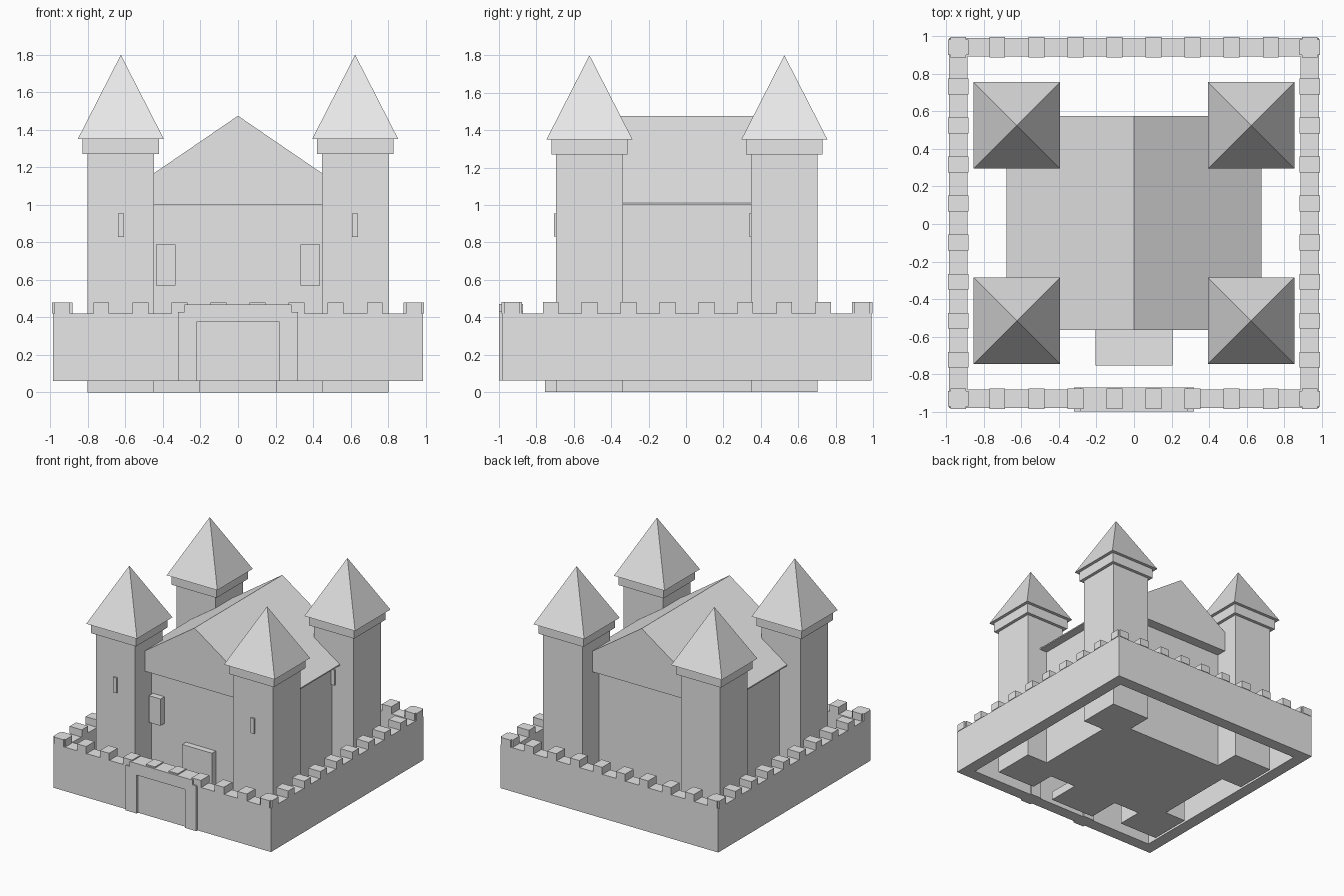
import bpy
import bmesh

cube = bpy.data.objects.get("Cube")
if cube:
    bpy.data.objects.remove(cube, do_unlink=True)

stone = bpy.data.materials.new("pale_stone")
stone.use_nodes = True
COLOUR = (0.8, 0.8, 0.8, 1)
stone.diffuse_color = COLOUR
stone.node_tree.nodes["Principled BSDF"].inputs["Base Color"].default_value = COLOUR

YC = 0.005  # depth centre of the castle, behind the projecting gate


def finish(name, bm):
    bmesh.ops.recalc_face_normals(bm, faces=bm.faces)
    mesh = bpy.data.meshes.new(name)
    bm.to_mesh(mesh)
    bm.free()
    mesh.materials.append(stone)
    obj = bpy.data.objects.new(name, mesh)
    bpy.context.scene.collection.objects.link(obj)
    return obj


def add_box(bm, x, y, z):
    """Box from (min, max) spans."""
    verts = bmesh.ops.create_cube(bm, size=1)["verts"]
    for v in verts:
        for axis, (low, high) in enumerate((x, y, z)):
            v.co[axis] = high if v.co[axis] > 0 else low


def box(name, x, y, z):
    bm = bmesh.new()
    add_box(bm, x, y, z)
    return finish(name, bm)


def around(centre, half):
    return (centre - half, centre + half)


def extrude_y(name, outline, y):
    """Front outline of (x, z) points pulled through the depth span y."""
    bm = bmesh.new()
    face = bm.faces.new([bm.verts.new((px, y[0], pz)) for px, pz in outline])
    moved = bmesh.ops.extrude_face_region(bm, geom=[face])["geom"]
    for v in moved:
        if isinstance(v, bmesh.types.BMVert):
            v.co.y = y[1]
    return finish(name, bm)


def mirrored(half):
    """Complete a symmetrical outline from its +x half."""
    return half + [(-x, z) for x, z in reversed(half) if x != 0]


# Main hall and its gabled roof
box("hall", around(0, 0.61), around(YC, 0.485), (0, 1.0))
extrude_y("hall_roof", mirrored([(0.68, 1.0), (0.68, 1.01), (0, 1.475)]),
          around(YC, 0.57))

# Door, windows and porch step on the hall front
box("hall_door", around(0, 0.135), (-0.53, -0.47), (0, 0.47))
box("porch_step", around(0, 0.205), (-0.755, -0.47), (0, 0.07))
for side, s in (("left", 1), ("right", -1)):
    box(f"hall_window_{side}", around(s * 0.385, 0.053), (-0.53, -0.47), (0.57, 0.79))

# Four corner towers
for depth, t in (("front", -1), ("back", 1)):
    for side, s in (("left", 1), ("right", -1)):
        x, y = s * 0.625, YC + t * 0.521
        tag = f"{depth}_{side}"
        box(f"tower_{tag}", around(x, 0.178), around(y, 0.178), (0, 1.27))
        box(f"tower_cap_{tag}", around(x, 0.204), around(y, 0.204), (1.27, 1.35))
        box(f"arrow_slit_{tag}", around(x, 0.016), (y - 0.19, y - 0.17), (0.83, 0.955))

        # Pyramid roof: box with its top collapsed to a point
        bm = bmesh.new()
        add_box(bm, around(x, 0.23), around(y, 0.23), (1.35, 1.8))
        top = [v for v in bm.verts if v.co.z > 1.5]
        bmesh.ops.pointmerge(bm, verts=top, merge_co=(x, y, 1.8))
        finish(f"tower_roof_{tag}", bm)

# Curtain wall: a square ring
OUTER, INNER, BASE, TOP = 0.987, 0.887, 0.06, 0.42
bm = bmesh.new()
rings = []
for r, z in ((OUTER, BASE), (OUTER, TOP), (INNER, TOP), (INNER, BASE)):
    rings.append([bm.verts.new((r * i, YC + r * j, z))
                  for i, j in ((-1, -1), (1, -1), (1, 1), (-1, 1))])
for a, b in zip(rings, rings[1:] + rings[:1]):
    for i in range(4):
        j = (i + 1) % 4
        bm.faces.new((a[i], a[j], b[j], b[i]))
finish("curtain_wall", bm)

# Battlements: ten per side, crossing at the corners
bm = bmesh.new()
MID = (OUTER + INNER) / 2
for i in range(10):
    p = -MID + i * 2 * MID / 9
    for s in (-1, 1):
        add_box(bm, around(p, 0.042), around(YC + s * MID, 0.055), (TOP, 0.48))
        add_box(bm, around(s * MID, 0.055), around(YC + p, 0.042), (TOP, 0.48))
finish("battlements", bm)

# Gate surround standing proud of the front wall
extrude_y("gate_frame",
          mirrored([(0.22, 0.375), (0.22, BASE), (0.32, BASE), (0.32, 0.43),
                    (0.285, 0.43), (0.285, 0.47)])[::-1],
          (-1.0, -0.872))
